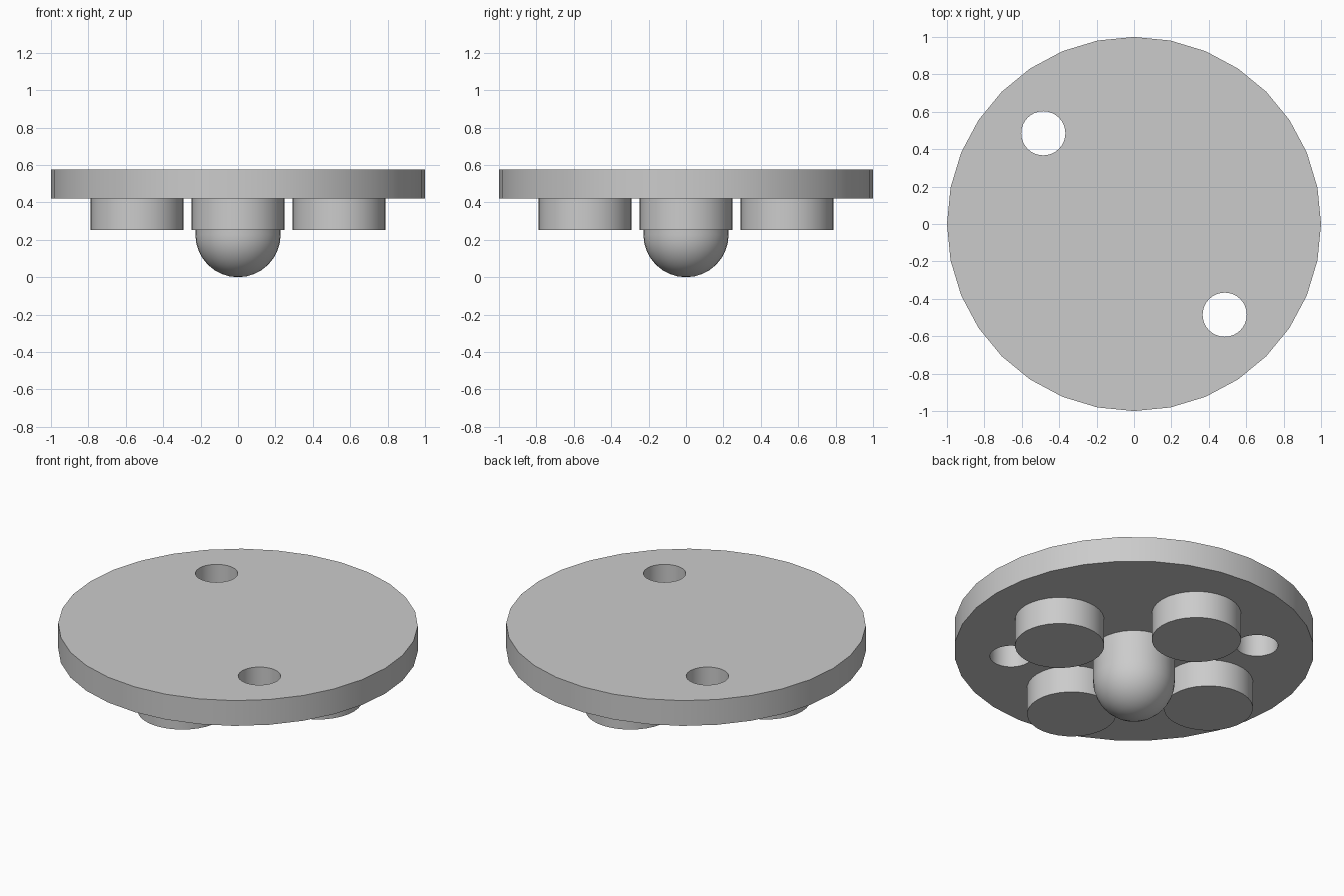
import bpy
import bmesh
from math import cos, sin, radians

cube = bpy.data.objects.get("Cube")
if cube:
    bpy.data.objects.remove(cube, do_unlink=True)

# Main dimensions
PLATE_BOTTOM, PLATE_TOP = 0.42, 0.575
PAD_BOTTOM, PAD_RADIUS, PAD_OFFSET = 0.253, 0.248, 0.54
DOME_RADIUS = 0.228
HOLE_RADIUS, HOLE_OFFSET = 0.118, 0.485

grey = bpy.data.materials.new("plain grey")
grey.use_nodes = True
grey.diffuse_color = (0.6, 0.6, 0.6, 1)
grey.node_tree.nodes["Principled BSDF"].inputs["Base Color"].default_value = (0.6, 0.6, 0.6, 1)


def smooth(obj):
    bpy.ops.object.select_all(action="DESELECT")
    obj.select_set(True)
    bpy.context.view_layer.objects.active = obj
    bpy.ops.object.shade_smooth_by_angle(angle=radians(30))


def cylinder(name, x, y, radius, bottom, top):
    bpy.ops.mesh.primitive_cylinder_add(
        vertices=32, radius=radius, depth=top - bottom,
        location=(x, y, (bottom + top) / 2))
    obj = bpy.context.object
    obj.name = name
    obj.data.materials.append(grey)
    return obj


# Round plate with two bolt holes on one diagonal
plate = cylinder("plate", 0, 0, 1, PLATE_BOTTOM, PLATE_TOP)
for side, name in ((1, "left"), (-1, "right")):
    cutter = cylinder(name + "_hole_cutter", side * HOLE_OFFSET, -side * HOLE_OFFSET,
                      HOLE_RADIUS, PLATE_BOTTOM - 0.1, PLATE_TOP + 0.1)
    cut = plate.modifiers.new(name + "_hole", "BOOLEAN")
    cut.operation = "DIFFERENCE"
    cut.solver = "EXACT"
    cut.object = cutter
    bpy.context.view_layer.objects.active = plate
    bpy.ops.object.modifier_apply(modifier=cut.name)
    bpy.data.objects.remove(cutter, do_unlink=True)
smooth(plate)

# Four round pads under the plate
for i, name in enumerate(("left_pad", "back_pad", "right_pad", "front_pad")):
    angle = radians(90 * i)
    smooth(cylinder(name, PAD_OFFSET * cos(angle), PAD_OFFSET * sin(angle),
                    PAD_RADIUS, PAD_BOTTOM, PLATE_BOTTOM))

# Central post: lower half of a sphere, extruded up to the plate
bm = bmesh.new()
bmesh.ops.create_uvsphere(bm, u_segments=32, v_segments=16, radius=DOME_RADIUS)
bmesh.ops.delete(bm, geom=[v for v in bm.verts if v.co.z > 0.001], context="VERTS")
bmesh.ops.translate(bm, verts=bm.verts, vec=(0, 0, DOME_RADIUS))
rim = [e for e in bm.edges if e.is_boundary]
grown = bmesh.ops.extrude_edge_only(bm, edges=rim)["geom"]
for v in grown:
    if isinstance(v, bmesh.types.BMVert):
        v.co.z = PLATE_BOTTOM
bmesh.ops.holes_fill(bm, edges=[e for e in bm.edges if e.is_boundary])
bmesh.ops.recalc_face_normals(bm, faces=bm.faces)
mesh = bpy.data.meshes.new("domed_post")
bm.to_mesh(mesh)
bm.free()
mesh.materials.append(grey)
post = bpy.data.objects.new("domed_post", mesh)
bpy.context.collection.objects.link(post)
smooth(post)
